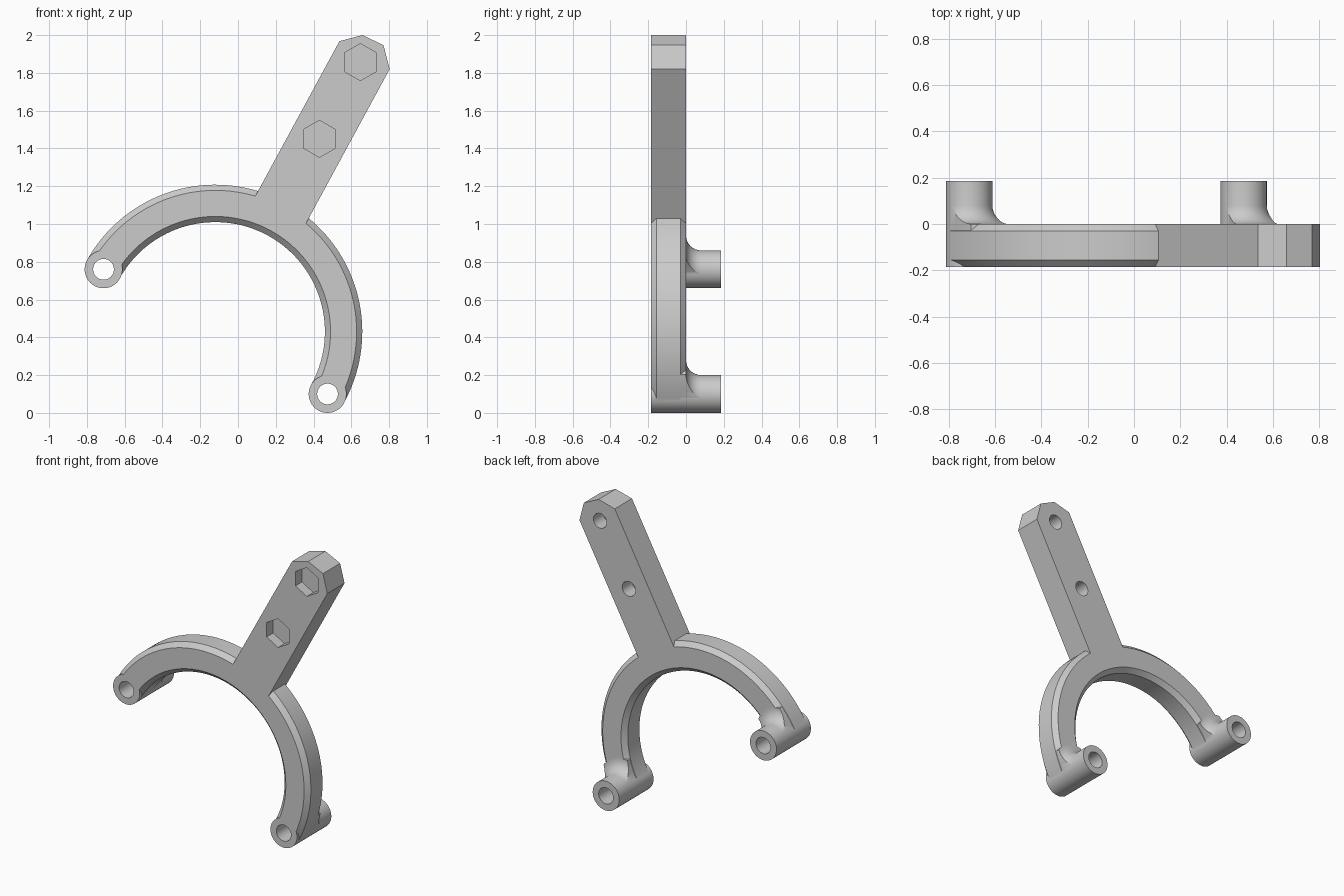
import bpy, bmesh, math
from mathutils import Vector

if "Cube" in bpy.data.objects:
    bpy.data.objects.remove(bpy.data.objects["Cube"])

grey = bpy.data.materials.new("plain grey")
grey.use_nodes = True
colour = (0.6, 0.6, 0.6, 1)
grey.diffuse_color = colour
grey.node_tree.nodes["Principled BSDF"].inputs["Base Color"].default_value = colour

FRONT, BACK, BOSS_END = -0.185, 0.0, 0.185
CENTRE = (-0.12, 0.43)                     # centre of the fork arc
BOSSES = [(-0.712, 0.76), (0.474, 0.10)]
BOLTS = [(0.648, 1.857), (0.431, 1.451)]
BOSS_R, FILLET = 0.1, 0.08
INNER, OUTER, CH = 0.58, 0.778, 0.03


def finish(name, bm):
    bmesh.ops.recalc_face_normals(bm, faces=bm.faces)
    mesh = bpy.data.meshes.new(name)
    bm.to_mesh(mesh)
    bm.free()
    mesh.materials.append(grey)
    ob = bpy.data.objects.new(name, mesh)
    bpy.context.collection.objects.link(ob)
    return ob


def prism(name, points, y0, y1):
    """Extrude an (x, z) outline along y."""
    bm = bmesh.new()
    face = bm.faces.new([bm.verts.new((x, y0, z)) for x, z in points])
    out = bmesh.ops.extrude_face_region(bm, geom=[face])
    moved = [g for g in out["geom"] if isinstance(g, bmesh.types.BMVert)]
    bmesh.ops.translate(bm, verts=moved, vec=Vector((0, y1 - y0, 0)))
    return finish(name, bm)


def polygon(centre, radius, sides):
    """Regular outline with one corner pointing up."""
    turn = 2 * math.pi / sides
    return [(centre[0] + radius * math.sin(i * turn),
             centre[1] + radius * math.cos(i * turn)) for i in range(sides)]


def sweep(name, profile, centre, start, end, steps):
    """Turn a (radius, y) profile about a y axis, capped unless it is a full turn."""
    bm = bmesh.new()
    full = end - start > 359.9
    rings = []
    for i in range(steps if full else steps + 1):
        a = math.radians(start + (end - start) * i / steps)
        rings.append([bm.verts.new((centre[0] + r * math.cos(a), y,
                                    centre[1] + r * math.sin(a))) for r, y in profile])
    pairs = list(zip(rings, rings[1:]))
    if full:
        pairs.append((rings[-1], rings[0]))
    n = len(profile)
    for a, b in pairs:
        for j in range(n):
            k = (j + 1) % n
            bm.faces.new((a[j], a[k], b[k], b[j]))
    if not full:
        bm.faces.new(rings[0])
        bm.faces.new(rings[-1])
    return finish(name, bm)


def combine(target, tool, operation):
    """Apply a boolean and remove the tool."""
    mod = target.modifiers.new("combine", "BOOLEAN")
    mod.operation, mod.object, mod.solver = operation, tool, "EXACT"
    bpy.context.view_layer.objects.active = target
    bpy.ops.object.modifier_apply(modifier=mod.name)
    bpy.data.objects.remove(tool)


# Chamfered half-circle fork
section = [(INNER + CH, FRONT), (OUTER - CH, FRONT), (OUTER, FRONT + CH), (OUTER, BACK - CH),
           (OUTER - CH, BACK), (INNER + CH, BACK), (INNER, BACK - CH), (INNER, FRONT + CH)]
ARC = (-29.1, 150.9)
fork = sweep("shift_fork", section, CENTRE, *ARC, 72)

# Straight arm with a faceted tip
arm = prism("arm", [(0.06, 1.09), (0.537, 1.968), (0.659, 2.0), (0.77, 1.947),
                    (0.803, 1.82), (0.335, 0.957)], FRONT, BACK)
combine(fork, arm, "UNION")

# End bosses, with a concave fillet where each meets the back of the fork
flare = [(0.02, BACK - 0.06), (BOSS_R + FILLET, BACK - 0.06)]
for i in range(9):
    t = math.radians(90 * i / 8)
    flare.append((BOSS_R + FILLET * (1 - math.sin(t)), BACK + FILLET * (1 - math.cos(t))))
flare.append((0.02, BACK + FILLET))
band = [(INNER + 0.002, BACK - CH), (OUTER - 0.002, BACK - CH),
        (OUTER - 0.002, BACK + 0.1), (INNER + 0.002, BACK + 0.1)]
for boss in BOSSES:
    fillet = sweep("fillet", flare, boss, 0, 360, 48)
    clip = sweep("clip", band, CENTRE, ARC[0] + 1, ARC[1] - 1, 72)
    combine(fillet, clip, "INTERSECT")
    combine(fork, fillet, "UNION")
    combine(fork, prism("boss", polygon(boss, BOSS_R, 48), FRONT, BOSS_END), "UNION")

# Pin holes through the bosses
for boss in BOSSES:
    combine(fork, prism("pin_hole", polygon(boss, 0.055, 32), -0.3, 0.3), "DIFFERENCE")

# Hexagonal nut pockets in front, blind bolt holes behind
for bolt in BOLTS:
    combine(fork, prism("nut_pocket", polygon(bolt, 0.098, 6), -0.3, FRONT + 0.07), "DIFFERENCE")
    combine(fork, prism("bolt_hole", polygon(bolt, 0.05, 32), FRONT + 0.08, 0.1), "DIFFERENCE")

bpy.ops.object.select_all(action="DESELECT")
fork.select_set(True)
bpy.context.view_layer.objects.active = fork
bpy.ops.object.shade_smooth_by_angle(angle=math.radians(30))
